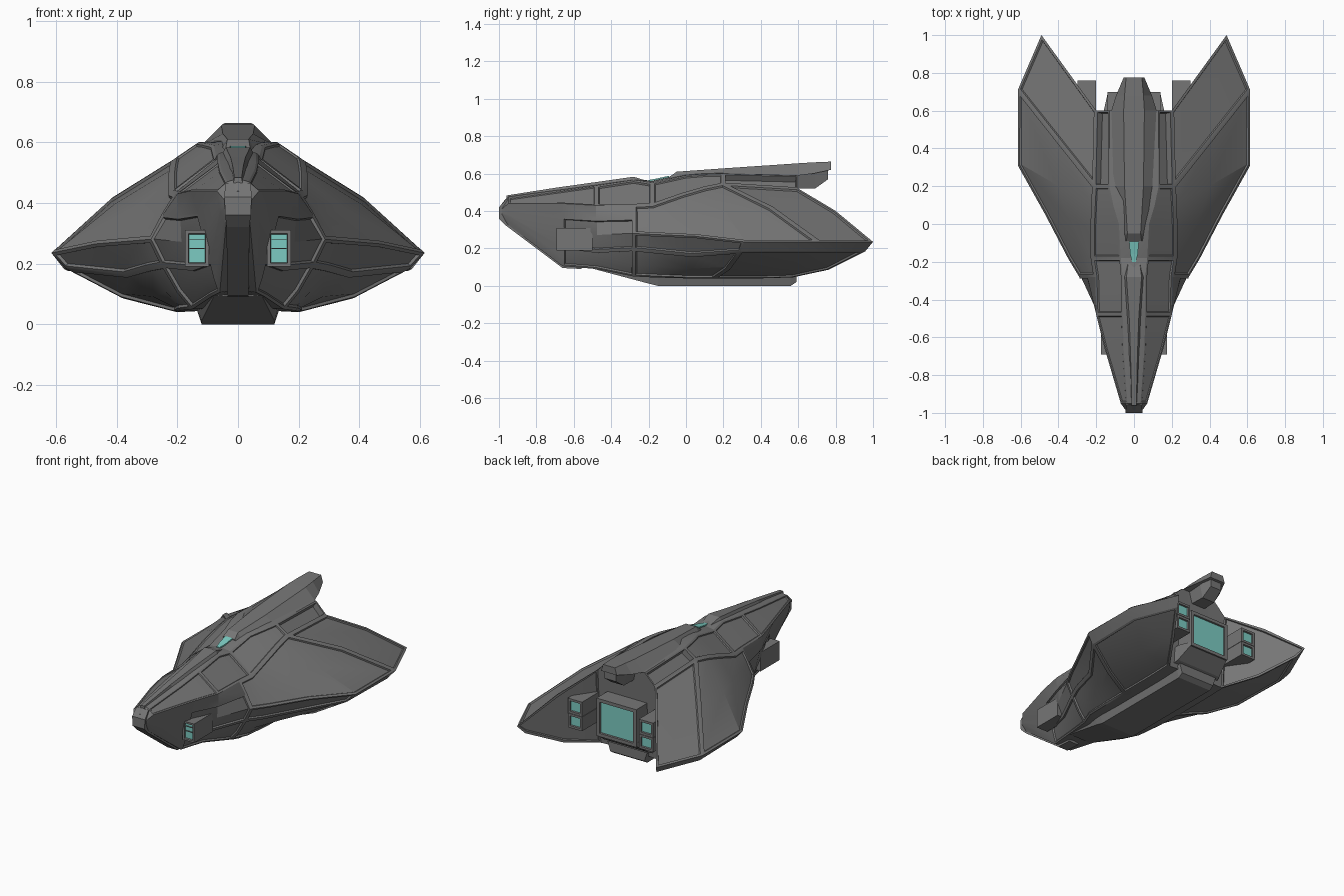
import bpy
import bmesh
import math
from mathutils import Vector

cube = bpy.data.objects.get("Cube")
if cube:
    bpy.data.objects.remove(cube, do_unlink=True)


def make_material(name, colour):
    mat = bpy.data.materials.new(name)
    mat.use_nodes = True
    mat.diffuse_color = colour
    mat.node_tree.nodes["Principled BSDF"].inputs["Base Color"].default_value = colour
    return mat


grey = make_material("hull grey", (0.18, 0.18, 0.18, 1))
teal = make_material("glowing teal", (0.2, 0.6, 0.54, 1))


def finish(bm, name, materials, mirror=False, smooth=False):
    """Turn a bmesh into a named object, mirrored across x if asked."""
    mesh = bpy.data.meshes.new(name)
    bm.to_mesh(mesh)
    bm.free()
    obj = bpy.data.objects.new(name, mesh)
    bpy.context.collection.objects.link(obj)
    for mat in materials:
        mesh.materials.append(mat)
    if smooth:
        bpy.ops.object.select_all(action="DESELECT")
        obj.select_set(True)
        bpy.context.view_layer.objects.active = obj
        bpy.ops.object.shade_smooth_by_angle(angle=math.radians(18))
    if mirror:
        mod = obj.modifiers.new("mirror", "MIRROR")
        mod.use_clip = True
        mod.merge_threshold = 0.0005
    return obj


def loft(name, rows, mat=grey):
    """Four-sided beam along y; rows are y, top half width, base half width, top z, base z."""
    bm = bmesh.new()
    rings = []
    for y, top, base, high, low in rows:
        corners = ((-top, high), (top, high), (base, low), (-base, low))
        rings.append([bm.verts.new((x, y, z)) for x, z in corners])
    for a, b in zip(rings, rings[1:]):
        for i in range(4):
            j = (i + 1) % 4
            bm.faces.new((a[i], a[j], b[j], b[i]))
    bm.faces.new(rings[0][::-1])
    bm.faces.new(rings[-1])
    bmesh.ops.recalc_face_normals(bm, faces=bm.faces[:])
    return finish(bm, name, [mat])


def window_box(name, low, high, facing, rim, mirror=True):
    """Box with a sunken teal pane on the end that faces along y."""
    bm = bmesh.new()
    bmesh.ops.create_cube(bm, size=1)
    low, high = Vector(low), Vector(high)
    for v in bm.verts:
        v.co = Vector([l + (h - l) * (c + 0.5) for l, h, c in zip(low, high, v.co)])
    bm.normal_update()
    pane = [f for f in bm.faces if f.normal.y * facing > 0.9]
    bmesh.ops.inset_region(bm, faces=pane, thickness=rim, depth=0)
    bmesh.ops.inset_region(bm, faces=pane, thickness=0.003, depth=-0.01)
    pane[0].material_index = 1
    return finish(bm, name, [grey, teal], mirror)


# Hull rails for the left half, each running from nose to trailing edge
roof = [(.02, -.985, .43), (.035, -.95, .47), (.055, -.66, .51), (.06, -.48, .535), (.06, -.28, .565),
        (.07, -.18, .55), (.08, 0, .59), (.11, .1, .598), (.13, .2, .6), (.13, .6, .59)]
shoulder = [(.045, -.985, .41), (.07, -.95, .44), (.155, -.66, .44), (.2, -.48, .43), (.205, -.28, .43),
            (.22, -.18, .435), (.22, -.02, .49), (.215, .1, .525), (.21, .2, .545), (.2, .6, .52)]
edge = [(.045, -.985, .39), (.06, -.95, .38), (.11, -.66, .28), (.195, -.48, .27), (.29, -.28, .28),
        (.35, -.18, .275), (.47, .05, .265), (.615, .31, .235), (.615, .71, .235), (.49, 1, .235)]
belly = [(.03, -.985, .365), (.04, -.95, .325), (.06, -.66, .105), (.09, -.48, .09), (.15, -.28, .05),
         (.19, -.18, .045), (.2, 0, .04), (.2, .15, .04), (.2, .4, .04), (.2, .57, .045)]
rim_drop = [.1, .1, .35, .4, .3, .32, .36, .12, .1, .1]


def section(r, s, e, k, drop):
    """Fill in the points between the rails, bulging the sides a little."""
    r, s, e, k = map(Vector, (r, s, e, k))
    up = Vector((0, 0, 1))
    rim = e.lerp(k, drop) - up * 0.06 * (k - e).length
    mid = s.lerp(e, 0.5) + up * 0.04 * (s - e).length
    under = rim.lerp(k, 0.5) - up * 0.05 * (k - e).length
    top = Vector((0, r.y, r.z + 0.01))
    keel = Vector((0, k.y, k.z + 0.01))
    return [top, r, s, mid, e, rim, under, k, keel]


bm = bmesh.new()
grid = [[bm.verts.new(p) for p in section(*rails)]
        for rails in zip(roof, shoulder, edge, belly, rim_drop)]
patch = {}
for i, (a, b) in enumerate(zip(grid, grid[1:])):
    for j in range(len(a) - 1):
        patch[i, j] = bm.faces.new((a[j], a[j + 1], b[j + 1], b[j]))
bm.faces.new(grid[0][::-1])
top, r, s, mid, e, rim, under, k, keel = grid[-1]
bm.faces.new((top, r, s, k, keel))
trailing = [bm.faces.new((s, mid, under, k)), bm.faces.new((mid, e, rim, under))]
bm.normal_update()


def panel(rows, columns, width=0.012, depth=-0.009):
    """Sink a group of hull patches, leaving a raised frame around it."""
    faces = [patch[i, j] for i in rows for j in columns]
    bmesh.ops.inset_region(bm, faces=faces, thickness=width, depth=0, use_even_offset=True)
    bmesh.ops.inset_region(bm, faces=faces, thickness=0.004, depth=depth, use_even_offset=True)


DECK, UPPER, CHEEK, SIDE, LOWER = (1,), (2, 3), (3, 4), (4,), (5, 6)
panel((1, 2), DECK, 0.008, -0.005)      # nose top
panel((3, 4), DECK, 0.012)              # cockpit sides
panel((5, 6, 7), DECK, 0.012, -0.006)   # behind the cockpit
panel((8,), DECK, 0.01, -0.035)         # engine vents
panel((2, 3), CHEEK, 0.01)              # cheeks
panel((4, 5, 6), SIDE, 0.012)           # side panel under the wing edge
panel((4, 5, 6, 7), UPPER, 0.014)       # front wing
panel((8,), UPPER, 0.014)               # rear wing
panel((2, 3), LOWER, 0.01)              # lower cheeks
panel((4, 5, 6), LOWER, 0.012)          # lower front wing
panel((7, 8), LOWER, 0.014)             # lower rear wing
bmesh.ops.inset_region(bm, faces=trailing, thickness=0.015, depth=0)
bmesh.ops.inset_region(bm, faces=trailing, thickness=0.004, depth=-0.01)
finish(bm, "hull", [grey], mirror=True, smooth=True)

# Beams along the centre line
loft("nose_ridge", [(-.96, .012, .02, .483, .44), (-.7, .018, .03, .524, .5), (-.5, .025, .045, .552, .52),
                    (-.28, .04, .06, .583, .55), (-.2, .03, .04, .558, .53)])
loft("chin_bar", [(-1, .045, .042, .42, .36), (-.96, .042, .038, .465, .32),
                  (-.66, .035, .035, .4, .095), (-.56, .035, .035, .3, .09)])
loft("spine_fin", [(-.09, .04, .06, .582, .54),
                   (-.05, .035, .07, .61, .55), (.2, .05, .12, .628, .59),
                   (.6, .055, .12, .655, .59), (.68, .05, .095, .66, .6), (.775, .042, .055, .664, .62)])
loft("fin_support", [(.55, .08, .05, .61, .52), (.69, .07, .045, .62, .52), (.76, .04, .04, .63, .57)])
loft("roof_window", [(-.2, .01, .01, .566, .558), (-.16, .02, .02, .573, .565),
                     (-.092, .026, .026, .588, .58)], teal)
loft("keel", [(-.5, .09, .08, .14, .092), (-.2, .14, .12, .08, .012),
              (-.15, .14, .12, .06, 0), (.56, .14, .12, .06, 0), (.59, .14, .12, .08, .02)])
loft("engine_ramp", [(.48, .19, .19, .15, .045), (.6, .16, .16, .19, .09), (.69, .14, .14, .18, .155)])

# Cheek lamps and rear engines
window_box("cheek_lamp", (.095, -.692, .19), (.175, -.5, .31), -1, 0.016)
window_box("main_engine", (-.14, .5, .155), (.14, .7, .395), 1, 0.03, mirror=False)
window_box("upper_pod", (.2, .55, .282), (.3, .76, .375), 1, 0.02)
window_box("lower_pod", (.2, .55, .19), (.3, .76, .28), 1, 0.02)

# Thin slats across the lamps
for height in (.25, .28):
    slat = bmesh.new()
    bmesh.ops.create_cube(slat, size=1)
    for v in slat.verts:
        v.co = Vector((.135 + v.co.x * .05, -.685 + v.co.y * .008, height + v.co.z * .0025))
    finish(slat, "lamp_slat", [grey], mirror=True)
